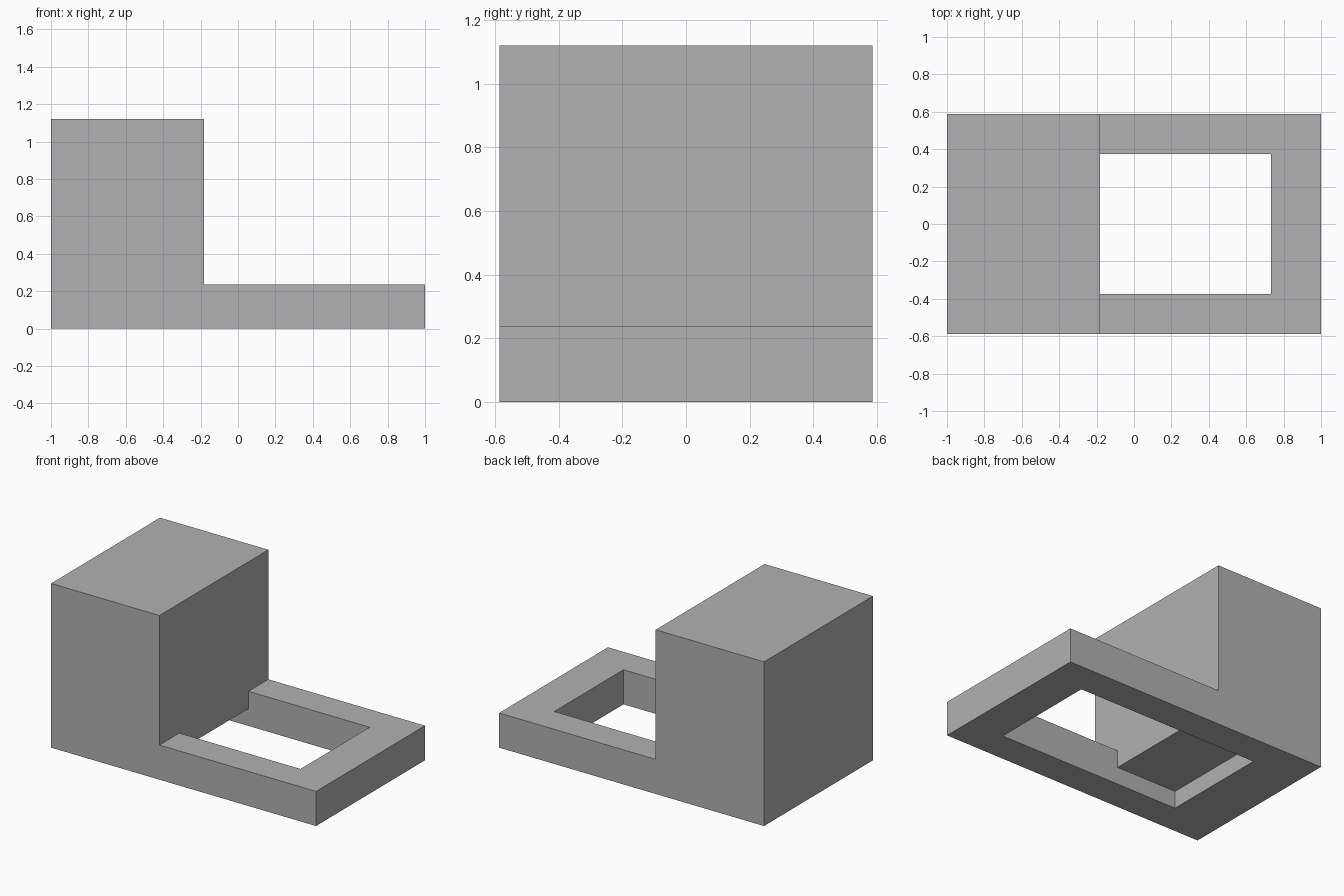
import bpy
import bmesh

cube = bpy.data.objects.get("Cube")
if cube:
    bpy.data.objects.remove(cube, do_unlink=True)

# Key dimensions
HALF_LENGTH, HALF_WIDTH = 1.0, 0.587
HEIGHT, BASE_TOP = 1.12, 0.236
BLOCK_FACE = -0.182
HOLE_HALF_WIDTH, HOLE_FRONT, HOLE_BACK = 0.373, 0.733, -0.64
RECESS_TOP = 0.118


def extrude_profile(name, profile, half_width):
    """Extrude an x-z outline symmetrically along y."""
    bm = bmesh.new()
    face = bm.faces.new([bm.verts.new((x, -half_width, z)) for x, z in profile])
    result = bmesh.ops.extrude_face_region(bm, geom=[face])
    moved = [v for v in result["geom"] if isinstance(v, bmesh.types.BMVert)]
    bmesh.ops.translate(bm, verts=moved, vec=(0, 2 * half_width, 0))
    bmesh.ops.recalc_face_normals(bm, faces=bm.faces)
    mesh = bpy.data.meshes.new(name)
    bm.to_mesh(mesh)
    bm.free()
    obj = bpy.data.objects.new(name, mesh)
    bpy.context.collection.objects.link(obj)
    return obj


grey = bpy.data.materials.new("plain grey")
grey.use_nodes = True
colour = (0.445, 0.445, 0.445, 1)
grey.diffuse_color = colour
grey.node_tree.nodes["Principled BSDF"].inputs["Base Color"].default_value = colour

# L-shaped body: tall block on a flat base
body = extrude_profile("block_with_frame_base", [
    (-HALF_LENGTH, 0), (HALF_LENGTH, 0), (HALF_LENGTH, BASE_TOP),
    (BLOCK_FACE, BASE_TOP), (BLOCK_FACE, HEIGHT), (-HALF_LENGTH, HEIGHT),
], HALF_WIDTH)
body.data.materials.append(grey)

# Window through the base, continuing as a shallow recess under the block
cutter = extrude_profile("window_cutter", [
    (HOLE_BACK, -0.1), (HOLE_FRONT, -0.1), (HOLE_FRONT, BASE_TOP + 0.1),
    (BLOCK_FACE, BASE_TOP + 0.1), (BLOCK_FACE, RECESS_TOP), (HOLE_BACK, RECESS_TOP),
], HOLE_HALF_WIDTH)
cutter.data.materials.append(grey)
cutter.hide_render = True
cutter.hide_viewport = True

cut = body.modifiers.new("window", "BOOLEAN")
cut.operation = "DIFFERENCE"
cut.solver = "EXACT"
cut.object = cutter
